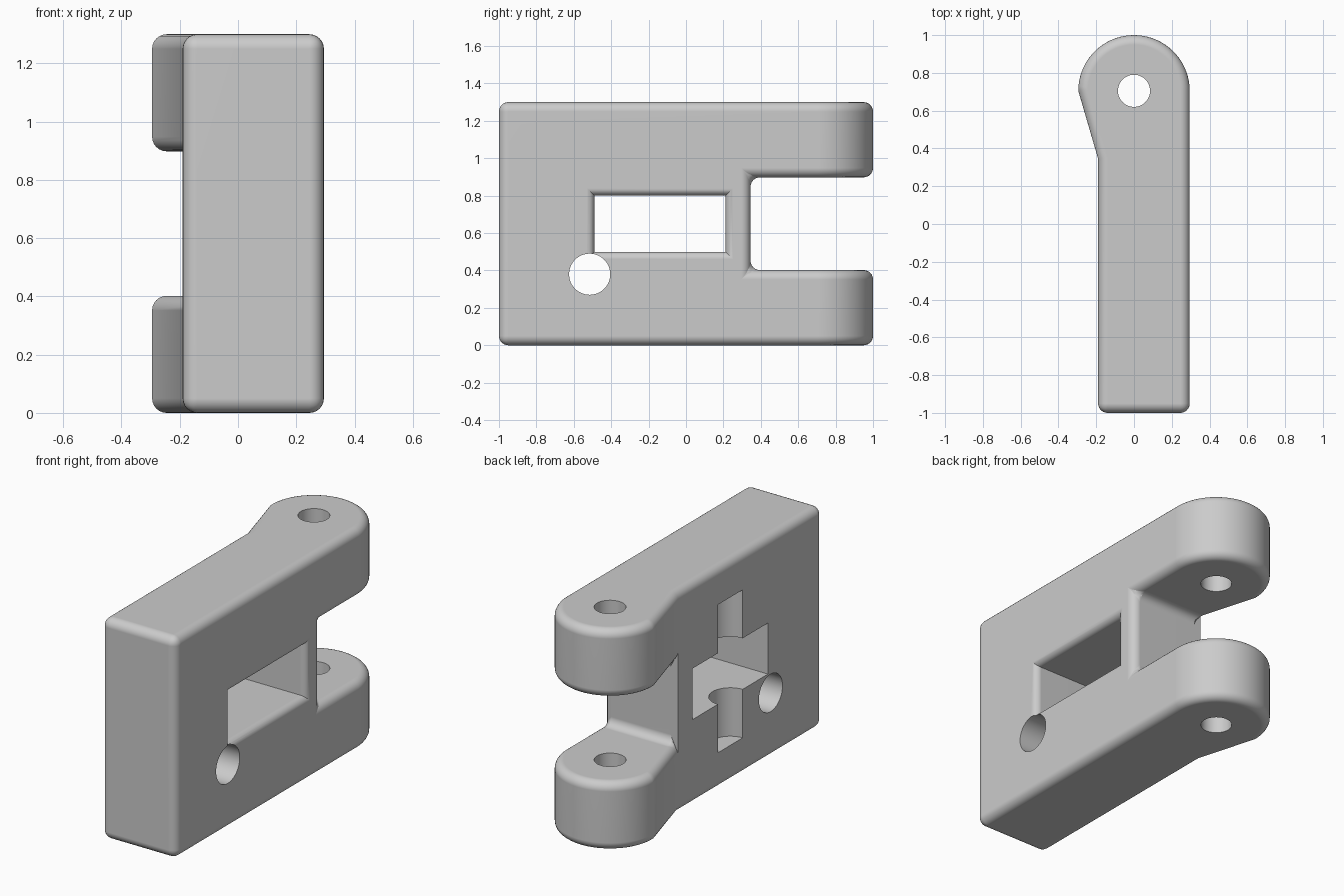
import bpy, bmesh
from math import sin, cos, pi
from mathutils import Matrix, Vector

if "Cube" in bpy.data.objects:
    bpy.data.objects.remove(bpy.data.objects["Cube"], do_unlink=True)

# Main dimensions
HEIGHT, RIGHT, LEFT = 1.30, 0.295, -0.19
PIN_Y, PIN_R = 0.705, 0.085
WALL_Y, ARM = 0.345, 0.402
ROUND, FLARE = 0.05, 0.04

grey = bpy.data.materials.new("plain grey")
grey.use_nodes = True
colour = (0.6, 0.6, 0.6, 1)
grey.diffuse_color = colour
grey.node_tree.nodes["Principled BSDF"].inputs["Base Color"].default_value = colour


def add_object(name, bm):
    bmesh.ops.recalc_face_normals(bm, faces=bm.faces)
    mesh = bpy.data.meshes.new(name)
    bm.to_mesh(mesh)
    bm.free()
    mesh.materials.append(grey)
    obj = bpy.data.objects.new(name, mesh)
    bpy.context.collection.objects.link(obj)
    return obj


def loft(name, rings):
    """Closed solid through rings of equal point count."""
    bm = bmesh.new()
    loops = [[bm.verts.new(p) for p in ring] for ring in rings]
    for a, b in zip(loops, loops[1:]):
        for i in range(len(a)):
            j = (i + 1) % len(a)
            bm.faces.new((a[i], a[j], b[j], b[i]))
    bm.faces.new(loops[0])
    bm.faces.new(loops[-1])
    return add_object(name, bm)


def rod(name, centre, radius, length, axis):
    bm = bmesh.new()
    turn = Vector((0, 0, 1)).rotation_difference(Vector(axis)).to_matrix().to_4x4()
    bmesh.ops.create_cone(bm, cap_ends=True, segments=48, radius1=radius,
                          radius2=radius, depth=length,
                          matrix=Matrix.Translation(centre) @ turn)
    return add_object(name, bm)


def rect(x, y0, y1, z0, z1, grow=0):
    return [(x, y0 - grow, z0 - grow), (x, y1 + grow, z0 - grow),
            (x, y1 + grow, z1 + grow), (x, y0 - grow, z1 + grow)]


def cut(obj, cutter):
    mod = obj.modifiers.new(cutter.name, 'BOOLEAN')
    mod.operation, mod.solver, mod.object = 'DIFFERENCE', 'EXACT', cutter
    cutter.hide_render = True
    cutter.hide_viewport = True
    cutters.append(cutter)


cutters = []

# Body: plan outline with a round hinge end, extruded upwards
outline = [(LEFT, WALL_Y), (LEFT, -1), (RIGHT, -1)]
outline += [(RIGHT * cos(pi * i / 36), PIN_Y + RIGHT * sin(pi * i / 36)) for i in range(37)]
body = loft("hinge_body", [[(x, y, z) for x, y in outline] for z in (0, HEIGHT)])

# Gap between the two hinge arms, then rounding of every hard edge
gap = (WALL_Y, 1.5, ARM, HEIGHT - ARM)
cut(body, loft("arm_gap_cutter", [rect(x, *gap) for x in (-1, 1)]))
bevel = body.modifiers.new("rounding", 'BEVEL')
bevel.width, bevel.segments = ROUND, 6
bevel.limit_method, bevel.angle_limit = 'ANGLE', 0.7
bevel.use_clamp_overlap = False

# Window through the body, its rim rounded on one side only
window = (-0.49, 0.212, 0.50, 0.80)
rings = [rect(-1, *window)]
for i in range(7):
    a = pi / 2 * i / 6
    rings.append(rect(RIGHT - FLARE + FLARE * sin(a), *window, FLARE * (1 - cos(a))))
rings.append(rect(1, *window, FLARE))
cut(body, loft("window_cutter", rings))

# Upright half-round groove, cross hole and hinge pin hole
cut(body, rod("groove_cutter", (LEFT, -0.14, HEIGHT / 2), 0.115, 0.87, (0, 0, 1)))
cut(body, rod("cross_hole_cutter", (0, -0.515, 0.38), 0.11, 2, (1, 0, 0)))
cut(body, rod("pin_hole_cutter", (0, PIN_Y, HEIGHT / 2), PIN_R, 3, (0, 0, 1)))

# Apply the modifiers, drop the cutters and smooth the rounded surfaces
bpy.context.view_layer.update()
graph = bpy.context.evaluated_depsgraph_get()
mesh = bpy.data.meshes.new_from_object(body.evaluated_get(graph))
body.modifiers.clear()
body.data = mesh
for cutter in cutters:
    bpy.data.objects.remove(cutter, do_unlink=True)
bpy.ops.object.select_all(action='DESELECT')
body.select_set(True)
bpy.context.view_layer.objects.active = body
bpy.ops.object.shade_smooth_by_angle(angle=0.5)
normals = body.modifiers.new("even_shading", 'WEIGHTED_NORMAL')
normals.keep_sharp = True
